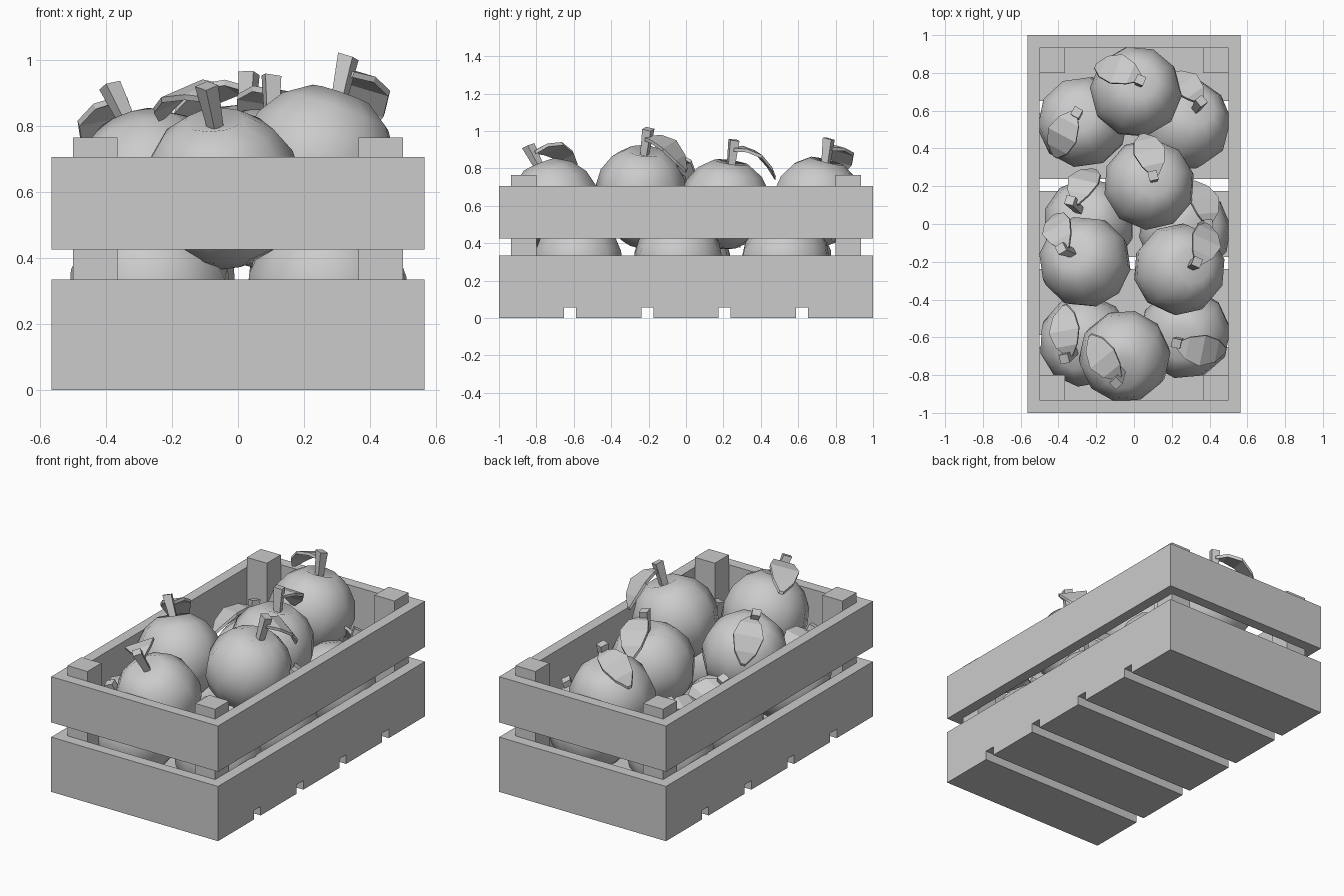
import bpy, bmesh
from mathutils import Vector, Matrix

default = bpy.data.objects.get("Cube")
if default:
    bpy.data.objects.remove(default, do_unlink=True)

grey = bpy.data.materials.new("plain_grey")
grey.use_nodes = True
colour = (0.6, 0.6, 0.6, 1)
grey.diffuse_color = colour
grey.node_tree.nodes["Principled BSDF"].inputs["Base Color"].default_value = colour


def finish_mesh(name, bm, smooth=False):
    bmesh.ops.recalc_face_normals(bm, faces=bm.faces)
    for face in bm.faces:
        face.smooth = smooth
    mesh = bpy.data.meshes.new(name)
    bm.to_mesh(mesh)
    bm.free()
    mesh.materials.append(grey)
    return mesh


def place(name, mesh, matrix=Matrix()):
    obj = bpy.data.objects.new(name, mesh)
    bpy.context.collection.objects.link(obj)
    obj.matrix_world = matrix
    return obj


def box(name, low, high):
    low, high = Vector(low), Vector(high)
    bm = bmesh.new()
    bmesh.ops.create_cube(bm, size=1)
    bmesh.ops.scale(bm, vec=high - low, verts=bm.verts)
    bmesh.ops.translate(bm, vec=(low + high) / 2, verts=bm.verts)
    return place(name, finish_mesh(name, bm))


# Crate: floor slats with gaps
half_x, half_y, wall, floor = 0.565, 1.0, 0.065, 0.055
gap = 0.065
slat = (2 * half_y - 4 * gap) / 5
for i in range(5):
    y = -half_y + i * (slat + gap)
    box("floor_slat", (-half_x, y, 0), (half_x, y + slat, floor))

# Crate: two tiers of wall boards and the corner posts
in_x, in_y = half_x - wall, half_y - wall
for tier, bottom, top in (("lower", floor, 0.335), ("upper", 0.425, 0.705)):
    for side in (-1, 1):
        ys = sorted((side * in_y, side * half_y))
        xs = sorted((side * in_x, side * half_x))
        box(tier + "_end_board", (-half_x, ys[0], bottom), (half_x, ys[1], top))
        box(tier + "_side_board", (xs[0], -in_y, bottom), (xs[1], in_y, top))
for sx in (-1, 1):
    for sy in (-1, 1):
        xs = sorted((sx * 0.365, sx * in_x))
        ys = sorted((sy * 0.8, sy * in_y))
        box("corner_post", (xs[0], ys[0], floor), (xs[1], ys[1], 0.765))

# Fruit body: low sphere with a dimple at the stem
radius = 0.245
bm = bmesh.new()
bmesh.ops.create_uvsphere(bm, u_segments=10, v_segments=8, radius=radius)
for v in bm.verts:
    if v.co.z > radius * 0.99:
        v.co.z -= 0.045
fruit_mesh = finish_mesh("fruit", bm, smooth=True)

# Stem: tapered square peg with a slight lean
bm = bmesh.new()
bmesh.ops.create_cube(bm, size=1)
for v in bm.verts:
    upper = v.co.z > 0
    width = 0.05 if upper else 0.035
    v.co = Vector((v.co.x * width, v.co.y * width + (0.02 if upper else 0),
                   0.345 if upper else 0.19))
stem_mesh = finish_mesh("stem", bm)

# Leaf: drooping strip of (reach, height, half width), with thickness
profile = [(0, 0.305, 0.015), (0.06, 0.315, 0.06), (0.14, 0.295, 0.085),
           (0.21, 0.235, 0.06), (0.25, 0.18, 0.012)]
thickness = Vector((0, 0, 0.018))
bm = bmesh.new()
rows = []
for reach, height, half in profile:
    left, right = Vector((reach, half, height)), Vector((reach, -half, height))
    ring = (left, right, right - thickness, left - thickness)
    rows.append([bm.verts.new(p) for p in ring])
for a, b in zip(rows, rows[1:]):
    for k in range(4):
        n = (k + 1) % 4
        bm.faces.new((a[k], a[n], b[n], b[k]))
bm.faces.new(rows[0])
bm.faces.new(rows[-1][::-1])
leaf_mesh = finish_mesh("leaf", bm)


def add_fruit(layer, centre, stem, tip):
    """Stand a fruit so its stem and leaf point at the given plan positions."""
    centre = Vector(centre)
    flat = Vector(stem) - centre.xy
    axis = Vector((flat.x, flat.y, (0.34 ** 2 - flat.length_squared) ** 0.5)).normalized()
    out = (Vector(tip) - Vector(stem)).to_3d()
    out = (out - axis * out.dot(axis)).normalized()
    turn = Matrix((out, axis.cross(out), axis)).transposed().to_4x4()
    matrix = Matrix.Translation(centre) @ turn
    for part, mesh in (("fruit", fruit_mesh), ("stem", stem_mesh), ("leaf", leaf_mesh)):
        place(layer + "_" + part, mesh, matrix)


# Fruit piled in two layers: centre, stem end, leaf end
upper_layer = [
    ((0.01, 0.7, 0.62), (0.04, 0.78), (-0.2, 0.88)),
    ((0.08, 0.21, 0.61), (0.12, 0.26), (0.07, 0.48)),
    ((-0.26, -0.2, 0.61), (-0.37, -0.12), (-0.47, 0.05)),
    ((0.24, -0.24, 0.68), (0.35, -0.21), (0.44, -0.02)),
    ((-0.05, -0.7, 0.61), (-0.08, -0.83), (-0.25, -0.62)),
]
lower_layer = [
    ((-0.27, 0.54), (-0.32, 0.6), (-0.46, 0.34)),
    ((0.27, 0.53), (0.37, 0.66), (0.25, 0.83)),
    ((-0.24, 0), (-0.32, 0.12), (-0.28, 0.31)),
    ((0.27, -0.04), (0.41, 0), (0.39, 0.23)),
    ((-0.26, -0.62), (-0.35, -0.71), (-0.4, -0.44)),
    ((0.27, -0.58), (0.22, -0.65), (0.47, -0.7)),
]
for centre, stem, tip in upper_layer:
    add_fruit("upper", centre, stem, tip)
for centre, stem, tip in lower_layer:
    add_fruit("lower", (*centre, 0.3), stem, tip)
